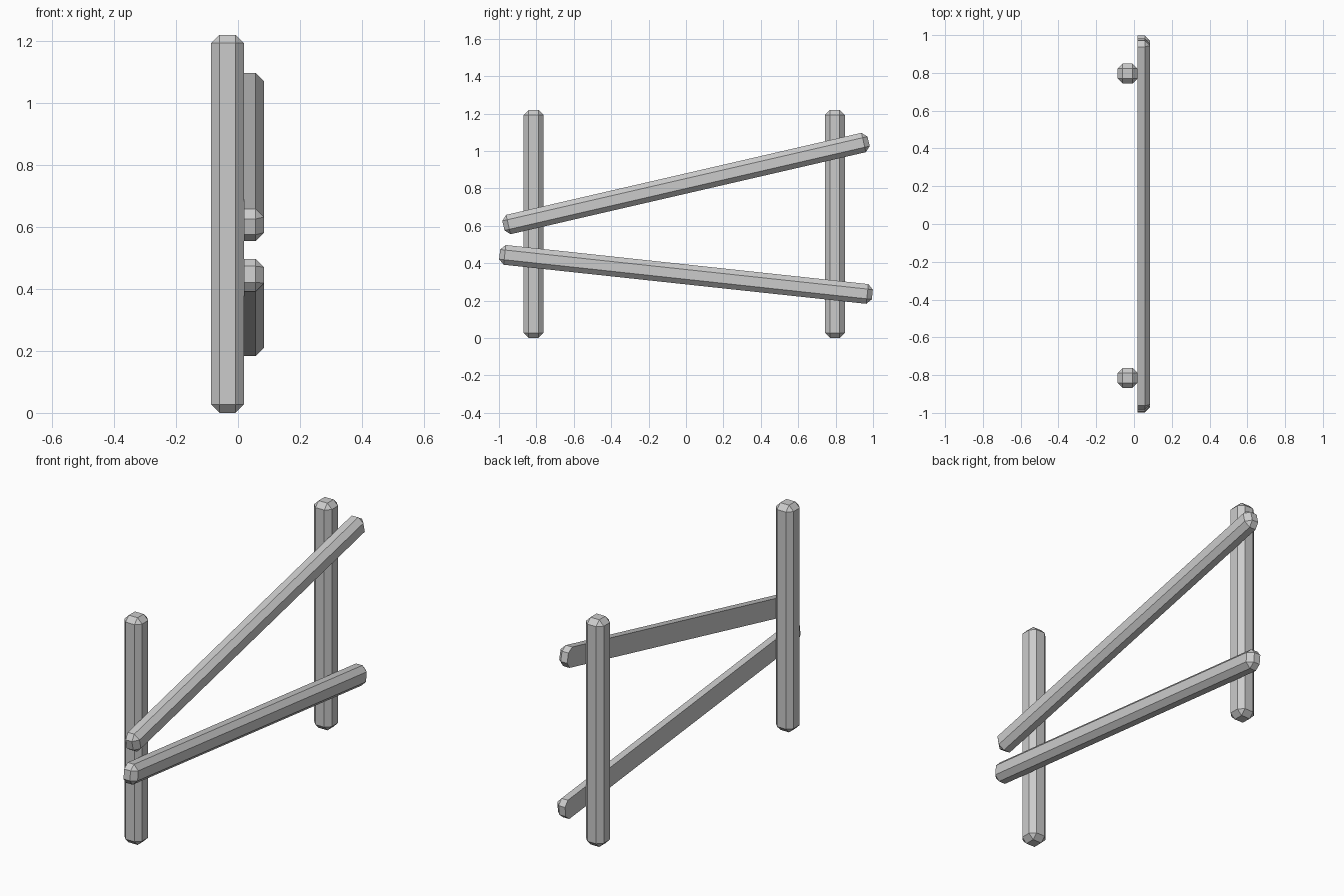
import bpy, bmesh
from math import radians
from mathutils import Matrix, Vector

if "Cube" in bpy.data.objects:
    bpy.data.objects.remove(bpy.data.objects["Cube"])

THICK = 0.106    # timber thickness
CHAMFER = 0.027  # chamfer on every edge


def timber(name, size, center, tilt=0.0, flat_back=None):
    """Chamfered beam, tilted about x; flat_back saws it off at that x."""
    bm = bmesh.new()
    bmesh.ops.create_cube(bm, size=1.0)
    bmesh.ops.scale(bm, vec=size, verts=bm.verts)
    bmesh.ops.bevel(bm, geom=bm.edges[:], offset=CHAMFER, offset_type='OFFSET',
                    segments=1, profile=0.5, affect='EDGES')
    bm.transform(Matrix.Translation(center) @ Matrix.Rotation(radians(tilt), 4, 'X'))
    if flat_back is not None:
        bmesh.ops.bisect_plane(bm, geom=bm.verts[:] + bm.edges[:] + bm.faces[:],
                               plane_co=Vector((flat_back, 0, 0)),
                               plane_no=Vector((1, 0, 0)), clear_inner=True)
        bmesh.ops.holes_fill(bm, edges=[e for e in bm.edges if e.is_boundary], sides=0)
    bmesh.ops.recalc_face_normals(bm, faces=bm.faces[:])
    mesh = bpy.data.meshes.new(name)
    bm.to_mesh(mesh)
    bm.free()
    obj = bpy.data.objects.new(name, mesh)
    bpy.context.collection.objects.link(obj)
    return obj


# Upright posts
for name, y in (("front_post", -0.815), ("back_post", 0.796)):
    timber(name, (THICK, THICK, 1.22), (-0.034, y, 0.61))

# Slanted half-round rails, flat against the posts
for name, z, tilt in (("upper_rail", 0.826, 13.0), ("lower_rail", 0.34, -6.15)):
    timber(name, (THICK, 2.004, THICK), (0.031, 0, z), tilt, flat_back=0.019)
